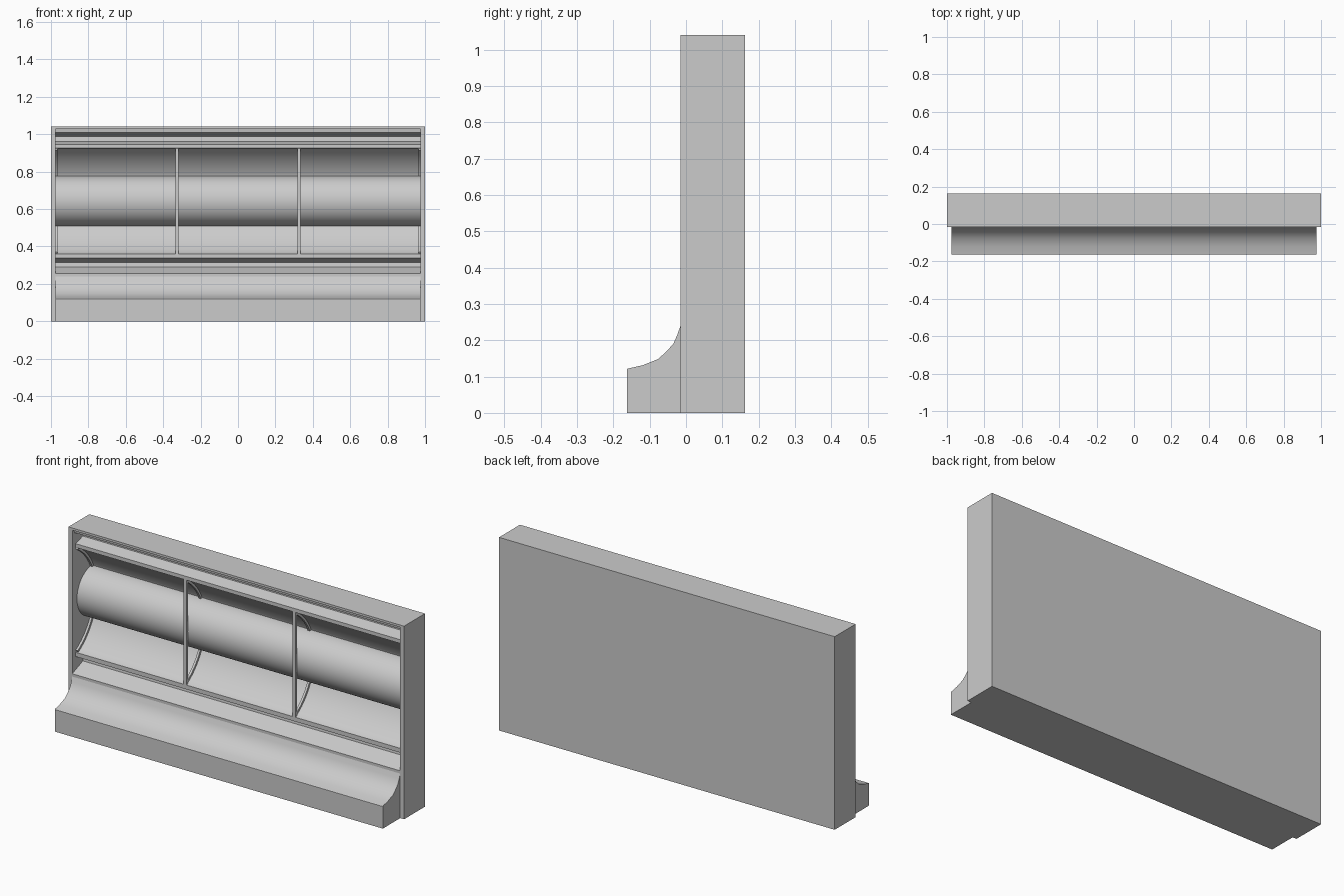
import bpy
import bmesh
from math import sin, cos, radians, pi

cube = bpy.data.objects.get("Cube")
if cube:
    bpy.data.objects.remove(cube, do_unlink=True)

grey = bpy.data.materials.new("plain grey")
grey.use_nodes = True
colour = (0.6, 0.6, 0.6, 1)
grey.diffuse_color = colour
grey.node_tree.nodes["Principled BSDF"].inputs["Base Color"].default_value = colour

INNER = 0.977          # half width between the side panels
FRONT, BACK = -0.015, 0.163
HEIGHT = 1.04
MID = 0.643            # height of the roller axis


def extrude(name, profile, x0, x1, smooth=False):
    """Sweep a closed (y, z) profile along x."""
    bm = bmesh.new()
    face = bm.faces.new([bm.verts.new((x0, y, z)) for y, z in profile])
    result = bmesh.ops.extrude_face_region(bm, geom=[face])
    verts = [v for v in result["geom"] if isinstance(v, bmesh.types.BMVert)]
    bmesh.ops.translate(bm, verts=verts, vec=(x1 - x0, 0, 0))
    bmesh.ops.recalc_face_normals(bm, faces=bm.faces)
    mesh = bpy.data.meshes.new(name)
    bm.to_mesh(mesh)
    bm.free()
    mesh.materials.append(grey)
    obj = bpy.data.objects.new(name, mesh)
    bpy.context.collection.objects.link(obj)
    if smooth:
        bpy.ops.object.select_all(action="DESELECT")
        obj.select_set(True)
        bpy.context.view_layer.objects.active = obj
        bpy.ops.object.shade_smooth_by_angle(angle=radians(30))
    return obj


def box(name, x0, x1, y0, y1, z0, z1):
    return extrude(name, [(y0, z0), (y1, z0), (y1, z1), (y0, z1)], x0, x1)


def hollow(a0, a1, radius=0.329, steps=10):
    """Points of the concave wall around the roller, angles in degrees."""
    angles = [radians(a0 + (a1 - a0) * i / steps) for i in range(steps + 1)]
    return [(-0.149 + radius * cos(a), MID + radius * sin(a)) for a in angles]


# Side panels
for side, s in (("left", 1), ("right", -1)):
    box(side + "_panel", *sorted((s * INNER, s)), FRONT, BACK, 0, HEIGHT)

# Body with sloped shelf, window bars and concave recess
lower = [(BACK, 0), (FRONT, 0), (FRONT, 0.255), (0.075, 0.29),
         (0.078, 0.315), (0.013, 0.337), (0.013, 0.36)]
upper = [(0.013, 0.925), (0.013, 0.945), (0.075, 0.962), (0.078, 0.987),
         (0.003, 1.008), (0.0, 1.028), (FRONT, 1.028), (FRONT, HEIGHT),
         (BACK, HEIGHT)]
wall = hollow(-59, -23) + hollow(23, 59)
extrude("body", lower + wall + upper, -INNER, INNER, True)

# Half round roller in the recess
roller = [(0.16 - 0.135 * sin(pi * i / 32), MID + 0.135 * cos(pi * i / 32))
          for i in range(33)]
extrude("roller", roller, -INNER, INNER, True)

# Projecting ledge with a concave top
ledge = [(FRONT, 0), (-0.163, 0), (-0.163, 0.119), (-0.16, 0.122),
         (-0.12, 0.131), (-0.077, 0.148), (-0.053, 0.17), (-0.035, 0.19),
         (-0.024, 0.215), (FRONT, 0.24)]
extrude("ledge", ledge, -INNER, INNER, True)

# Front posts, and curved ribs on the concave wall
for x in (-0.325, 0.325):
    box("post", x - 0.008, x + 0.008, 0.013, 0.026, 0.355, 0.93)
for x in (-0.971, -0.325, 0.325, 0.971):
    for a0, a1 in ((-59, -23), (23, 59)):
        strip = hollow(a0, a1) + hollow(a1, a0, 0.317)
        extrude("rib", strip, x - 0.006, x + 0.006, True)
